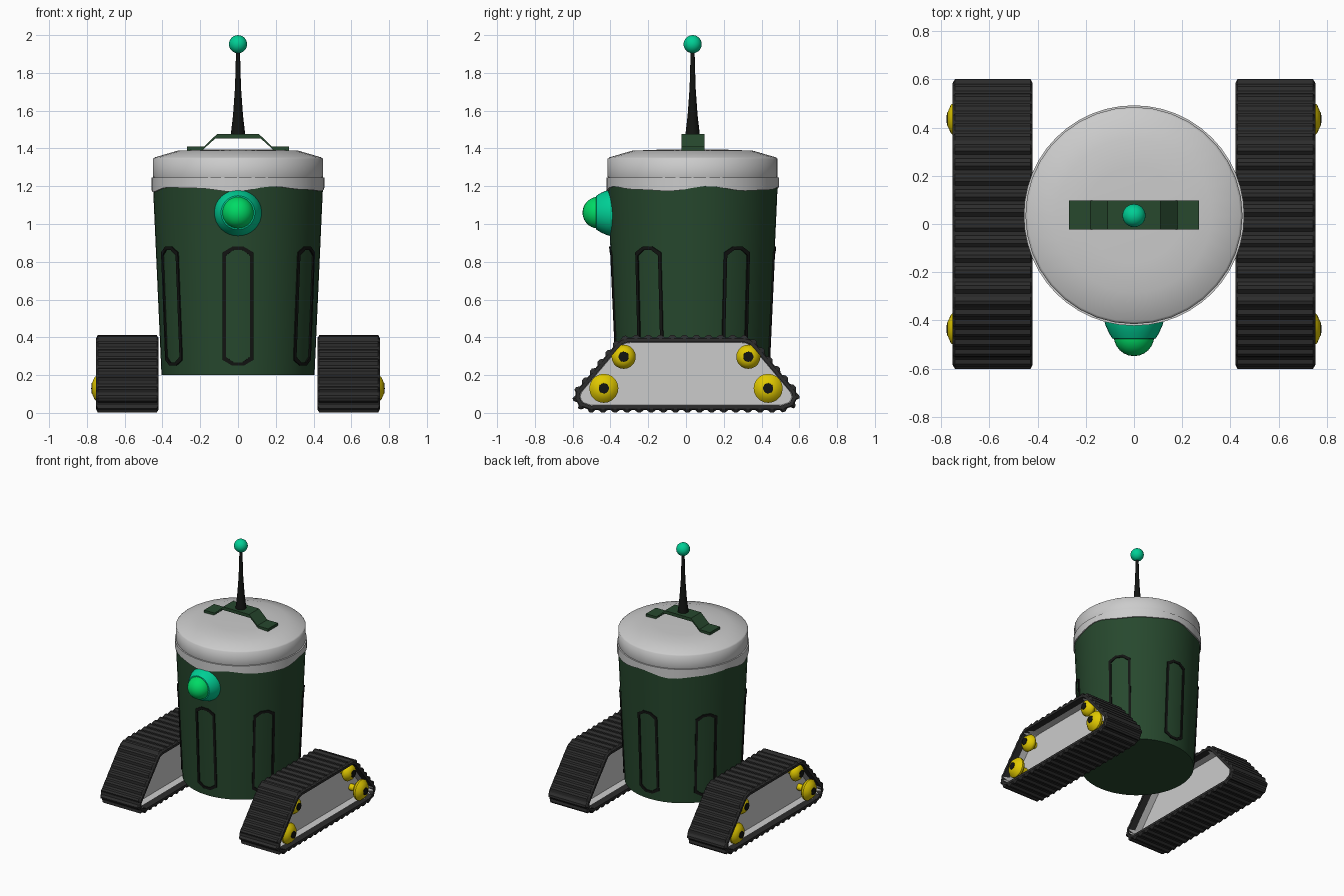
import bpy, bmesh
from math import sin, cos, pi, radians, hypot
from mathutils import Matrix, Vector

if "Cube" in bpy.data.objects:
    bpy.data.objects.remove(bpy.data.objects["Cube"])

CY = 0.035  # bin axis position in y


def material(name, rgb):
    m = bpy.data.materials.new(name)
    m.diffuse_color = (*rgb, 1)
    m.use_nodes = True
    m.node_tree.nodes["Principled BSDF"].inputs["Base Color"].default_value = m.diffuse_color
    return m


GREEN = material("dark_green", (0.02, 0.065, 0.027))
BLACK = material("black", (0.006, 0.007, 0.006))
RUBBER = material("rubber", (0.025, 0.025, 0.025))
YELLOW = material("yellow", (0.75, 0.58, 0.0))
TEAL = material("teal", (0.0, 0.62, 0.3))
LENS = material("lens_green", (0.0, 0.7, 0.13))


def finish(name, bm, mat=None, angle=None):
    bmesh.ops.remove_doubles(bm, verts=bm.verts, dist=1e-5)
    bmesh.ops.recalc_face_normals(bm, faces=bm.faces)
    me = bpy.data.meshes.new(name)
    bm.to_mesh(me)
    bm.free()
    if mat:
        me.materials.append(mat)
    if angle:
        me.shade_smooth()
        me.set_sharp_from_angle(angle=radians(angle))
    ob = bpy.data.objects.new(name, me)
    bpy.context.collection.objects.link(ob)
    return ob


def lathe(name, profile, loc, axis=(0, 0, 1), mat=None, segs=32, angle=40):
    """Revolve (radius, height) points about an axis through loc."""
    bm = bmesh.new()
    rot = Vector((0, 0, 1)).rotation_difference(Vector(axis)).to_matrix().to_4x4()
    mx = Matrix.Translation(loc) @ rot
    vs = [bm.verts.new(mx @ Vector((r, 0, h))) for r, h in profile]
    es = [bm.edges.new(p) for p in zip(vs, vs[1:])]
    bmesh.ops.spin(bm, geom=vs + es, cent=loc, axis=axis, angle=2 * pi,
                   steps=segs, use_merge=False)
    return finish(name, bm, mat, angle)


def ring_loop(name, rings, mat, angle=None):
    """Join closed cross-sections into a closed loop."""
    bm = bmesh.new()
    rs = [[bm.verts.new(p) for p in ring] for ring in rings]
    n = len(rs[0])
    for i, a in enumerate(rs):
        b = rs[(i + 1) % len(rs)]
        for j in range(n):
            k = (j + 1) % n
            bm.faces.new((a[j], a[k], b[k], b[j]))
    return finish(name, bm, mat, angle)


def ball(name, loc, r, mat):
    bm = bmesh.new()
    bmesh.ops.create_uvsphere(bm, u_segments=24, v_segments=14, radius=r,
                              matrix=Matrix.Translation(loc))
    return finish(name, bm, mat, 60)


# Bin body
def body_r(z):
    return 0.405 + (z - 0.2) * 0.045


lathe("bin_body", [(0, 0.2), (0.405, 0.2), (body_r(1.22), 1.22), (0, 1.22)],
      (0, CY, 0), mat=GREEN, segs=48)

# Raised panel frames around the body
HALF = [(0.08, 0.28), (0.08, 0.85), (0.03, 0.88)]
OUTLINE = HALF + [(-0.03, 0.88), (-0.08, 0.85), (-0.08, 0.28), (-0.03, 0.25), (0.03, 0.25)]
for deg in (-90, -33, 33, 90, 147, 213):
    def on_body(u, z, off):
        a = radians(deg) + u / body_r(z)
        r = body_r(z) + off
        return (r * cos(a), CY + r * sin(a), z)
    rings = []
    for u, z in OUTLINE:
        iu, iz = u * 0.79, 0.565 + (z - 0.565) * 0.943
        rings.append([on_body(u, z, -0.008), on_body(u, z, 0.007),
                      on_body(iu, iz, 0.007), on_body(iu, iz, -0.008)])
    ring_loop("panel_frame", rings, BLACK)

# Lid and the wavy collar beneath it
lathe("lid", [(0.44, 1.22), (0.45, 1.25), (0.45, 1.345), (0.44, 1.353),
              (0.32, 1.388), (0.2, 1.393), (0, 1.395)], (0, CY, 0), segs=36, angle=70)
rings = []
for i in range(48):
    a = 2 * pi * i / 48
    low = 1.185 + 0.011 * sin(5 * a + 0.6) + 0.005 * sin(9 * a)
    rings.append([(r * cos(a), CY + r * sin(a), z) for r, z in
                  ((0.438, 1.245), (0.457, 1.245), (0.457, low), (0.438, low))])
ring_loop("lid_collar", rings, None, 40)

# Lid handle: bent strip
bm = bmesh.new()
path = [(-0.27, 1.39), (-0.19, 1.39), (-0.12, 1.453), (0.12, 1.453), (0.19, 1.39), (0.27, 1.39)]
prof = path + [(0.27, 1.41), (0.18, 1.41), (0.11, 1.477), (-0.11, 1.477), (-0.18, 1.41), (-0.27, 1.41)]
front = [bm.verts.new((x, CY - 0.058, z)) for x, z in prof]
back = [bm.verts.new((x, CY + 0.062, z)) for x, z in prof]
n = len(prof)
for i in range(n):
    bm.faces.new((front[i], front[(i + 1) % n], back[(i + 1) % n], back[i]))
for side in (front, back):
    for i in range(5):
        bm.faces.new((side[i], side[i + 1], side[n - 2 - i], side[n - 1 - i]))
finish("lid_handle", bm, GREEN)

# Antenna
lathe("antenna", [(0, 1.46), (0.038, 1.475), (0.026, 1.58), (0.016, 1.72), (0.01, 1.93), (0, 1.93)],
      (0, CY, 0), mat=BLACK, segs=16)
ball("antenna_tip", (0, CY, 1.952), 0.048, TEAL)

# Eye
lathe("eye_housing", [(0, 0.36), (0.125, 0.37), (0.125, 0.395), (0.118, 0.42), (0.105, 0.45),
                      (0.09, 0.475), (0.07, 0.478), (0, 0.478)],
      (0, 0, 1.06), (0, -1, 0), TEAL)
ball("eye_lens", (0, -0.464, 1.06), 0.084, LENS)

# Track contour: walk a polyline at even spacing, returning points and outward normals
HALF_TRACK = [(0.0, 0.002), (0.51, 0.002), (0.575, 0.025), (0.602, 0.075), (0.595, 0.12),
              (0.38, 0.375), (0.35, 0.4), (0.31, 0.412), (0.0, 0.412)]
LOOP = HALF_TRACK + [(-y, z) for y, z in HALF_TRACK[-2::-1]]


def walk(count):
    lens = [hypot(b[0] - a[0], b[1] - a[1]) for a, b in zip(LOOP, LOOP[1:])]
    total = sum(lens)
    for i in range(count):
        d, k = total * i / count, 0
        while d > lens[k]:
            d -= lens[k]
            k += 1
        a, b = Vector(LOOP[k]), Vector(LOOP[k + 1])
        t = (b - a) / lens[k]
        yield a + t * d, Vector((t.y, -t.x))


for s, side in ((1, "right"), (-1, "left")):
    # Ridged rubber belt
    rings = []
    for i, (p, nrm) in enumerate(walk(176)):
        top = p if i % 4 < 2 else p - nrm * 0.013
        mid, inn = p - nrm * 0.018, p - nrm * 0.036
        rings.append([(s * x, q.x, q.y) for x, q in
                      ((0.42, inn), (0.42, mid), (0.43, top), (0.742, top), (0.752, mid), (0.752, inn))])
    ring_loop(side + "_track_belt", rings, RUBBER)

    # Grey core with both ends recessed
    bm = bmesh.new()
    core = [p - nrm * 0.033 for p, nrm in walk(60)]
    f = bm.faces.new([bm.verts.new((s * 0.425, p.x, p.y)) for p in core])
    ext = bmesh.ops.extrude_face_region(bm, geom=[f], use_keep_orig=True)["geom"]
    bmesh.ops.translate(bm, vec=(s * 0.322, 0, 0),
                        verts=[v for v in ext if isinstance(v, bmesh.types.BMVert)])
    bmesh.ops.recalc_face_normals(bm, faces=bm.faces)
    for cap in [f for f in bm.faces if len(f.verts) > 4]:
        bmesh.ops.inset_region(bm, faces=[cap], thickness=0.006)
        bmesh.ops.translate(bm, verts=cap.verts, vec=cap.normal * -0.1)
    finish(side + "_track_core", bm)

    # Wheels with axles and hub caps
    for y, z, r, dx in ((-0.435, 0.13, 0.077, 0), (0.435, 0.13, 0.077, 0),
                        (-0.33, 0.297, 0.064, -0.028), (0.33, 0.297, 0.064, -0.028)):
        loc, axis = (s * dx, y, z), (s, 0, 0)
        lathe(side + "_wheel", [(0.024, 0.63), (0.024, 0.70), (r * 0.8, 0.708), (r, 0.725),
                                (r, 0.738), (r * 0.75, 0.76), (0.028, 0.773), (0, 0.773)],
              loc, axis, YELLOW, 20)
        lathe(side + "_hub_cap", [(0.028, 0.765), (0.027, 0.776), (0, 0.777)],
              loc, axis, BLACK, 14)
